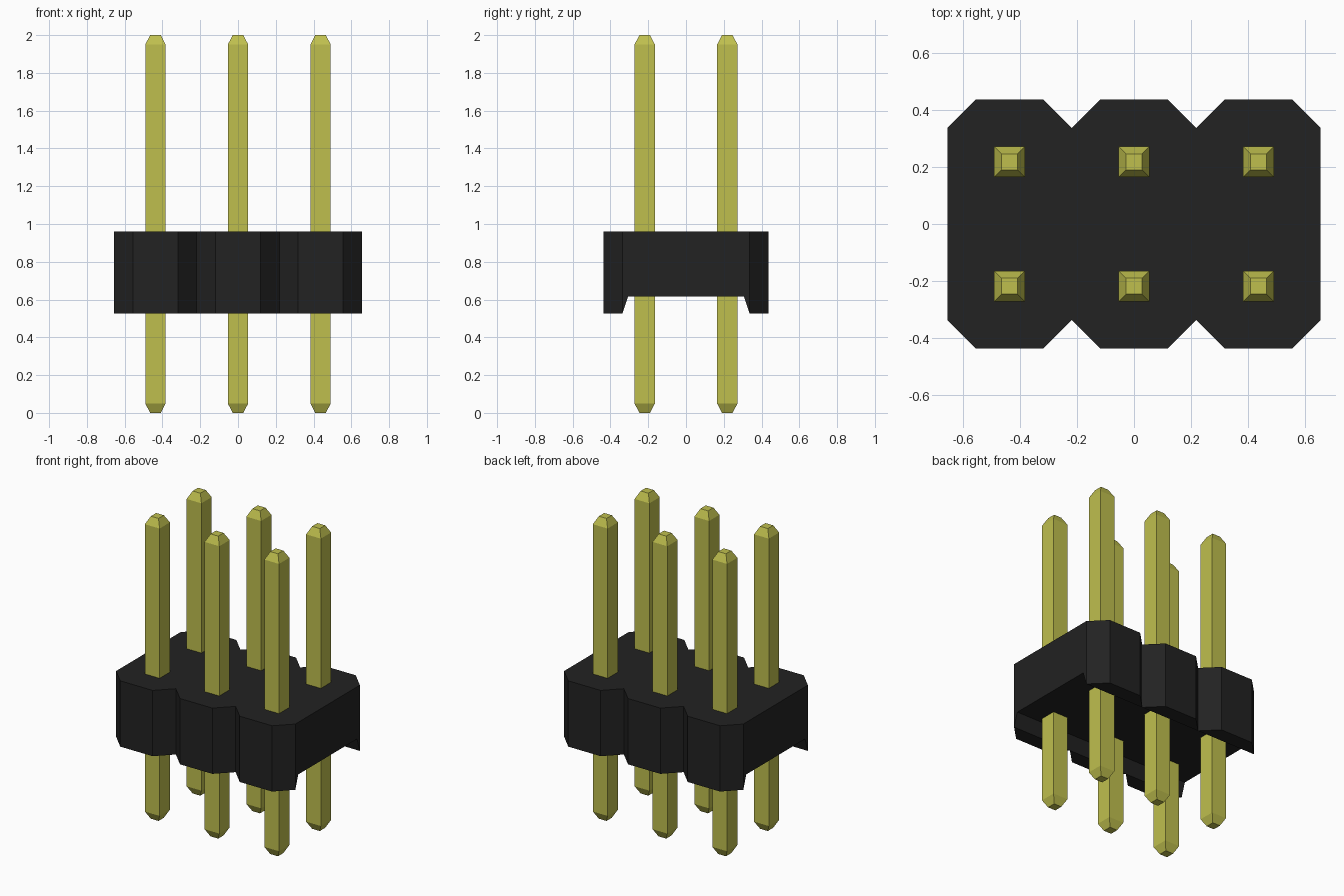
import bpy
import bmesh

cube = bpy.data.objects.get("Cube")
if cube:
    bpy.data.objects.remove(cube, do_unlink=True)

PITCH = 0.437            # spacing between pins
HALF = PITCH / 2
CHAMFER = 0.1
TOP, BOTTOM, CEILING = 0.96, 0.525, 0.615


def material(name, rgb, roughness):
    mat = bpy.data.materials.new(name)
    mat.use_nodes = True
    mat.diffuse_color = (*rgb, 1)
    bsdf = next(n for n in mat.node_tree.nodes if n.type == 'BSDF_PRINCIPLED')
    bsdf.inputs["Base Color"].default_value = (*rgb, 1)
    bsdf.inputs["Roughness"].default_value = roughness
    return mat


def finish(bm, name, mat):
    bmesh.ops.recalc_face_normals(bm, faces=bm.faces[:])
    mesh = bpy.data.meshes.new(name)
    bm.to_mesh(mesh)
    bm.free()
    mesh.materials.append(mat)
    obj = bpy.data.objects.new(name, mesh)
    bpy.context.collection.objects.link(obj)
    return obj


black = material("black plastic", (0.016, 0.016, 0.016), 0.6)
gold = material("gold metal", (0.52, 0.52, 0.076), 0.4)

# Housing outline: three joined octagonal cells, the back is the front turned by 180 degrees
outer, inner = 2 * HALF, 2 * HALF - CHAMFER
front = [(-3 * HALF, -inner)]
for i in (-1, 0, 1):
    c = i * PITCH
    front += [(c - HALF + CHAMFER, -outer), (c + HALF - CHAMFER, -outer), (c + HALF, -inner)]
outline = front + [(-x, -y) for x, y in front]

bm = bmesh.new()
upper = [bm.verts.new((x, y, TOP)) for x, y in outline]
lower = [bm.verts.new((x, y, BOTTOM)) for x, y in outline]
n, h = len(outline), len(front)

# Top and outer walls
bm.faces.new(upper)
for i in range(n):
    if i % h != h - 1:
        bm.faces.new((lower[i], lower[i + 1], upper[i + 1], upper[i]))

# Channel along the underside, with sloped flanks and open ends
ridge = inner - 0.03
channel = [bm.verts.new((sx * 3 * HALF, sy * ridge, CEILING))
           for sx, sy in ((-1, -1), (1, -1), (1, 1), (-1, 1))]
bm.faces.new(channel)
for side in (0, 1):
    s = side * h
    start, end = channel[2 * side], channel[2 * side + 1]
    bm.faces.new([lower[s + k] for k in (0, 3, 6, 9)] + [end, start])
    for k in (0, 3, 6):                       # feet
        bm.faces.new(lower[s + k:s + k + 4])
    a, b = s + h - 1, (s + h) % n             # end wall
    bm.faces.new((upper[a], upper[b], lower[b], channel[(2 * side + 2) % 4], end, lower[a]))
finish(bm, "housing", black)


# Square pin with tapered tips
def pin(name, x, y):
    bm = bmesh.new()
    rings = []
    for z, r in ((0, 0.028), (0.05, 0.054), (1.95, 0.054), (2.0, 0.028)):
        rings.append([bm.verts.new((x + sx * r, y + sy * r, z))
                      for sx, sy in ((-1, -1), (1, -1), (1, 1), (-1, 1))])
    for a, b in zip(rings, rings[1:]):
        for i in range(4):
            j = (i + 1) % 4
            bm.faces.new((a[i], a[j], b[j], b[i]))
    bm.faces.new(rings[0])
    bm.faces.new(rings[-1])
    finish(bm, name, gold)


for row, y in (("front", -HALF), ("back", HALF)):
    for column, x in (("right", -PITCH), ("middle", 0), ("left", PITCH)):
        pin(f"{row}_{column}_pin", x, y)
